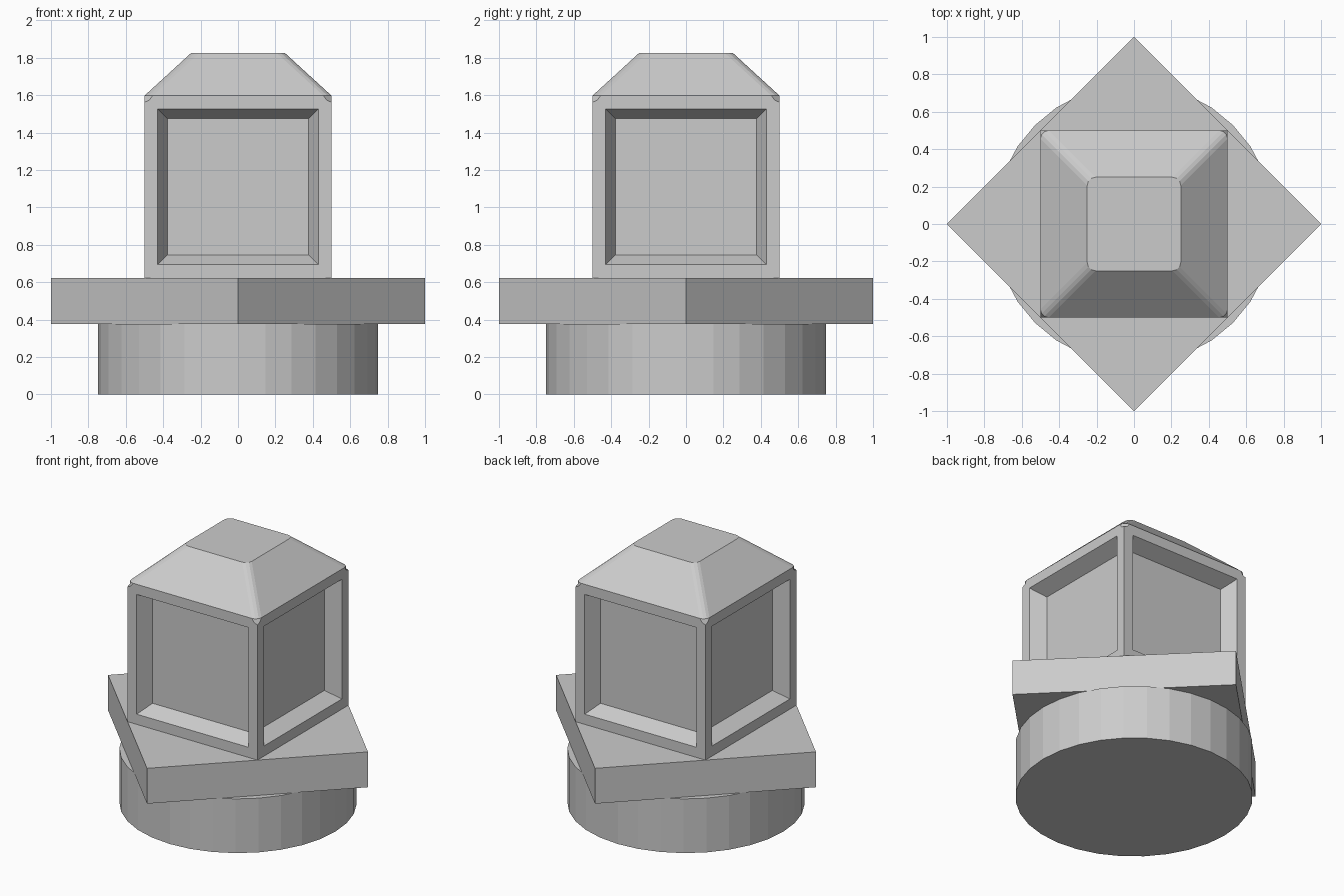
import bpy, bmesh
from mathutils import Matrix, Vector

if "Cube" in bpy.data.objects:
    bpy.data.objects.remove(bpy.data.objects["Cube"])


def finish(bm, name):
    bmesh.ops.recalc_face_normals(bm, faces=bm.faces)
    mesh = bpy.data.meshes.new(name)
    bm.to_mesh(mesh)
    bm.free()
    obj = bpy.data.objects.new(name, mesh)
    bpy.context.collection.objects.link(obj)
    return obj


def prism(name, sides, radius, z0, z1):
    bm = bmesh.new()
    bmesh.ops.create_cone(bm, cap_ends=True, segments=sides, radius1=radius, radius2=radius,
                          depth=z1 - z0, matrix=Matrix.Translation((0, 0, (z0 + z1) / 2)))
    return finish(bm, name)


# Round foot and the diamond-turned square slab on it
prism("round_base", 32, 0.748, 0, 0.377)
prism("square_slab", 4, 1.0, 0.377, 0.623)

# Block body
Z0, EAVE, TOP = 0.623, 1.597, 1.826
bm = bmesh.new()
bmesh.ops.create_cube(bm, size=1, matrix=Matrix.Translation((0, 0, (Z0 + EAVE) / 2))
                      @ Matrix.Diagonal((1, 1, EAVE - Z0, 1)))
bm.normal_update()
sides = [f for f in bm.faces if abs(f.normal.z) < 0.5]
roof = next(f for f in bm.faces if f.normal.z > 0.5)

# Tapered roof
ext = bmesh.ops.extrude_face_region(bm, geom=[roof])
bmesh.ops.delete(bm, geom=[roof], context='FACES_ONLY')
for v in [g for g in ext["geom"] if isinstance(g, bmesh.types.BMVert)]:
    v.co = Vector((v.co.x * 0.5, v.co.y * 0.5, TOP))
bmesh.ops.recalc_face_normals(bm, faces=bm.faces)

# Sunken panel with sloped rim on each side
bmesh.ops.inset_individual(bm, faces=sides, thickness=0.1, depth=0)
bmesh.ops.inset_individual(bm, faces=sides, thickness=0.073, depth=-0.1)

# Rounded roof ridges
ridges = [e for e in bm.edges
          if {round(v.co.z, 3) for v in e.verts} == {EAVE, TOP}]
bmesh.ops.bevel(bm, geom=ridges, offset=0.035, offset_type='OFFSET',
                segments=3, profile=0.5, affect='EDGES')
finish(bm, "panelled_block")
